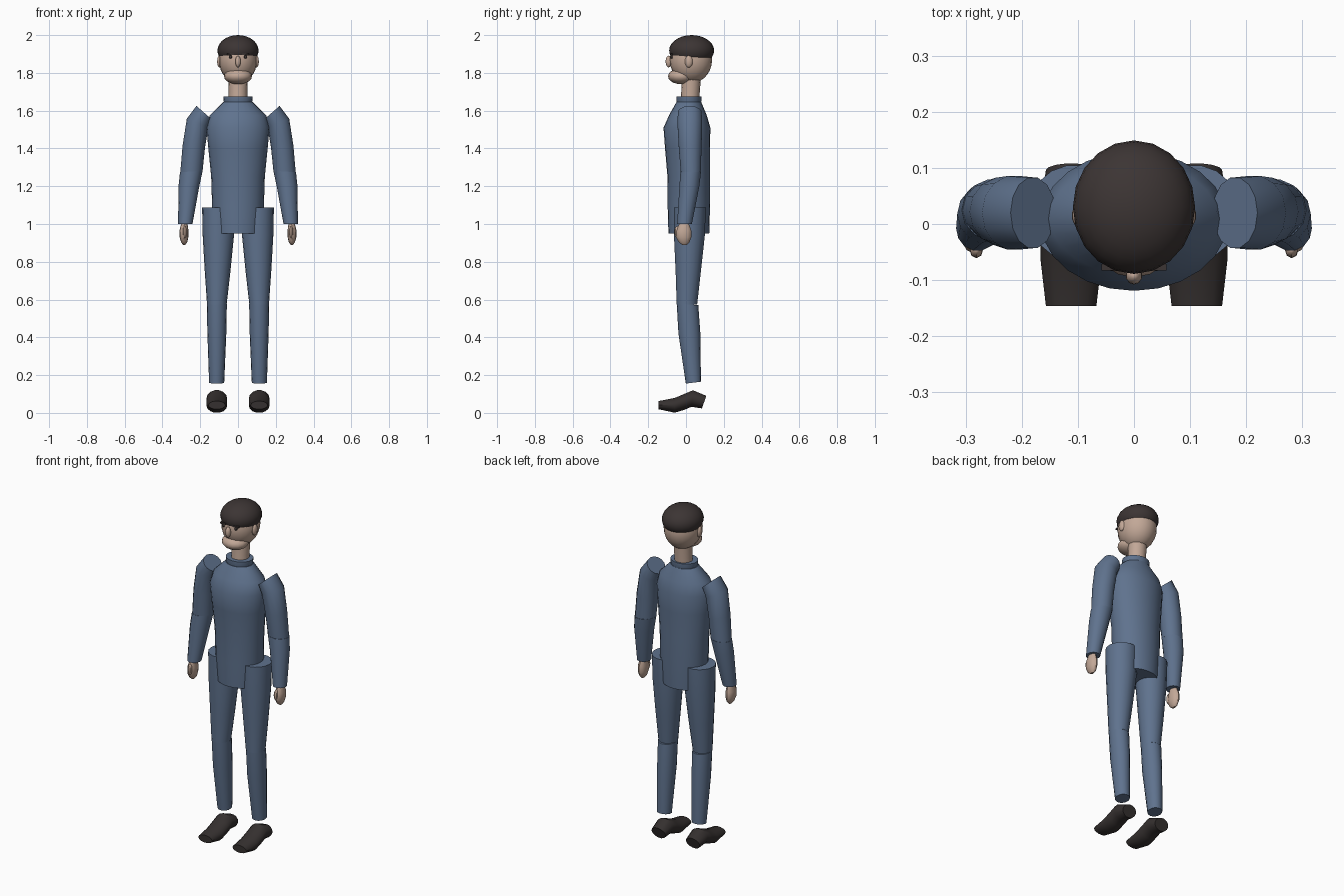
import bpy, bmesh, math
from mathutils import Vector


def material(name, rgb):
    m = bpy.data.materials.new(name)
    m.diffuse_color = (*rgb, 1)
    return m


BLUE = material("blue cloth", (0.115, 0.17, 0.27))
SKIN = material("skin", (0.54, 0.39, 0.31))
HAIR = material("dark hair", (0.045, 0.035, 0.034))
SHOE = material("dark leather", (0.036, 0.030, 0.029))


def finish(name, bm, mat, angle=40):
    bmesh.ops.recalc_face_normals(bm, faces=bm.faces)
    me = bpy.data.meshes.new(name)
    bm.to_mesh(me)
    bm.free()
    me.materials.append(mat)
    ob = bpy.data.objects.new(name, me)
    bpy.context.collection.objects.link(ob)
    bpy.ops.object.select_all(action='DESELECT')
    ob.select_set(True)
    bpy.context.view_layer.objects.active = ob
    bpy.ops.object.shade_smooth_by_angle(angle=math.radians(angle))
    return ob


def loft(name, rings, mat, n=16, side=1):
    """Skin elliptical rings, each (centre, u axis, v axis), with capped ends."""
    bm = bmesh.new()
    loops = []
    for c, u, v in rings:
        c, u, v = Vector(c), Vector(u), Vector(v)
        loop = []
        for i in range(n):
            a = 2 * math.pi * i / n
            p = c + u * math.cos(a) + v * math.sin(a)
            loop.append(bm.verts.new((p.x * side, p.y, p.z)))
        loops.append(loop)
    for a, b in zip(loops, loops[1:]):
        for i in range(n):
            j = (i + 1) % n
            bm.faces.new((a[i], a[j], b[j], b[i]))
    bm.faces.new(loops[0])
    bm.faces.new(loops[-1])
    return finish(name, bm, mat)


def flat(x, y, z, rx, ry, tilt_x=0, tilt_y=0):
    """Near-horizontal ring; tilts raise its +x and +y ends."""
    return (x, y, z), (rx, 0, tilt_x), (0, ry, tilt_y)


def ball(name, c, r, mat, seg=16, rings=10, cut=None):
    """Ellipsoid, optionally keeping only the part above a plane."""
    bm = bmesh.new()
    bmesh.ops.create_uvsphere(bm, u_segments=seg, v_segments=rings, radius=1)
    for v in bm.verts:
        v.co = Vector(c) + Vector([a * b for a, b in zip(v.co, r)])
    if cut:
        g = bm.verts[:] + bm.edges[:] + bm.faces[:]
        bmesh.ops.bisect_plane(bm, geom=g, plane_co=cut[0], plane_no=cut[1],
                               clear_inner=True)
        bmesh.ops.holes_fill(bm, edges=[e for e in bm.edges if e.is_boundary])
    return finish(name, bm, mat)


# Torso and collar
loft("torso", [
    flat(0, 0.015, 0.95, 0.125, 0.108),
    flat(0, 0.015, 1.09, 0.137, 0.112),
    flat(0, 0.014, 1.25, 0.142, 0.112),
    flat(0, 0.008, 1.40, 0.157, 0.119),
    flat(0, 0.005, 1.51, 0.167, 0.124),
    flat(0, 0.010, 1.575, 0.150, 0.100),
    flat(0, 0.015, 1.645, 0.078, 0.066),
], BLUE, 24)
loft("collar", [flat(0, 0.015, 1.635, 0.072, 0.062),
                flat(0, 0.015, 1.65, 0.076, 0.066),
                flat(0, 0.015, 1.675, 0.078, 0.066)], BLUE, 20)

# Neck and head
loft("neck", [flat(0, 0.02, 1.64, 0.051, 0.050),
              flat(0, 0.024, 1.70, 0.049, 0.049),
              flat(0, 0.030, 1.79, 0.052, 0.050)], SKIN)
ball("head", (0, 0.026, 1.868), (0.101, 0.112, 0.122), SKIN, 20, 14)
ball("jaw", (0, -0.025, 1.782), (0.074, 0.070, 0.042), SKIN)
ball("nose", (0, -0.092, 1.86), (0.015, 0.016, 0.031), SKIN, 10, 8)
ball("hair", (0, 0.03, 1.918), (0.109, 0.119, 0.082), HAIR, 20, 14,
     ((0, 0.03, 1.880), (0, 0.10, 1)))

# Ears, eyes and eyebrows
for s, tag in ((1, "left"), (-1, "right")):
    ball(tag + "_ear", (s * 0.098, 0.015, 1.86), (0.013, 0.021, 0.032), SKIN, 10, 8)
    ball(tag + "_eye", (s * 0.04, -0.076, 1.884), (0.009, 0.008, 0.009), HAIR, 8, 6)
    bm = bmesh.new()
    bmesh.ops.create_cube(bm, size=1)
    for v in bm.verts:
        v.co = Vector((s * 0.040 + v.co.x * 0.036, -0.077 + v.co.y * 0.012,
                       1.898 + v.co.z * 0.009))
    finish(tag + "_eyebrow", bm, HAIR)

# Limbs, mirrored across the body
for s, tag in ((1, "left"), (-1, "right")):
    loft(tag + "_upper_arm", [
        flat(0.180, 0.020, 1.590, 0.040, 0.064, 0.035),
        flat(0.214, 0.020, 1.535, 0.057, 0.067, 0.022),
        flat(0.234, 0.022, 1.410, 0.059, 0.062, 0.008),
        flat(0.247, 0.025, 1.272, 0.059, 0.054, -0.004),
    ], BLUE, 14, s)
    loft(tag + "_forearm", [
        flat(0.247, 0.025, 1.278, 0.060, 0.056, -0.004),
        flat(0.260, 0.018, 1.200, 0.055, 0.054),
        flat(0.279, -0.008, 1.000, 0.038, 0.040),
    ], BLUE, 14, s)
    loft(tag + "_hand", [
        flat(0.284, -0.010, 1.005, 0.016, 0.024),
        flat(0.286, -0.012, 0.965, 0.024, 0.040),
        flat(0.286, -0.012, 0.930, 0.023, 0.040),
        flat(0.285, -0.010, 0.903, 0.016, 0.028),
        flat(0.285, -0.008, 0.890, 0.006, 0.012),
    ], SKIN, 12, s)
    ball(tag + "_thumb", (s * 0.281, -0.046, 0.957), (0.012, 0.015, 0.032), SKIN, 8, 8)
    loft(tag + "_thigh", [
        flat(0.104, 0.020, 1.088, 0.086, 0.086),
        flat(0.104, 0.018, 0.940, 0.083, 0.083),
        flat(0.108, 0.012, 0.750, 0.068, 0.068),
        flat(0.112, 0.005, 0.575, 0.052, 0.055),
    ], BLUE, 18, s)
    loft(tag + "_shin", [
        flat(0.112, 0.008, 0.575, 0.053, 0.057, 0, -0.004),
        flat(0.112, 0.018, 0.420, 0.050, 0.058),
        flat(0.113, 0.039, 0.160, 0.040, 0.040, 0, 0.005),
    ], BLUE, 16, s)
    # Shoe, from toe to heel
    loft(tag + "_shoe", [
        ((0.112, -0.146, 0.041), (0.045, 0, 0), (0, 0, 0.022)),
        ((0.112, -0.060, 0.040), (0.055, 0, 0), (0, 0, 0.040)),
        ((0.112, -0.010, 0.058), (0.055, 0, 0), (0, 0, 0.043)),
        ((0.112, 0.033, 0.076), (0.055, 0, 0), (0, 0.004, 0.045)),
        ((0.112, 0.096, 0.057), (0.045, 0, 0), (0, 0.012, 0.034)),
    ], SHOE, 14, s)
